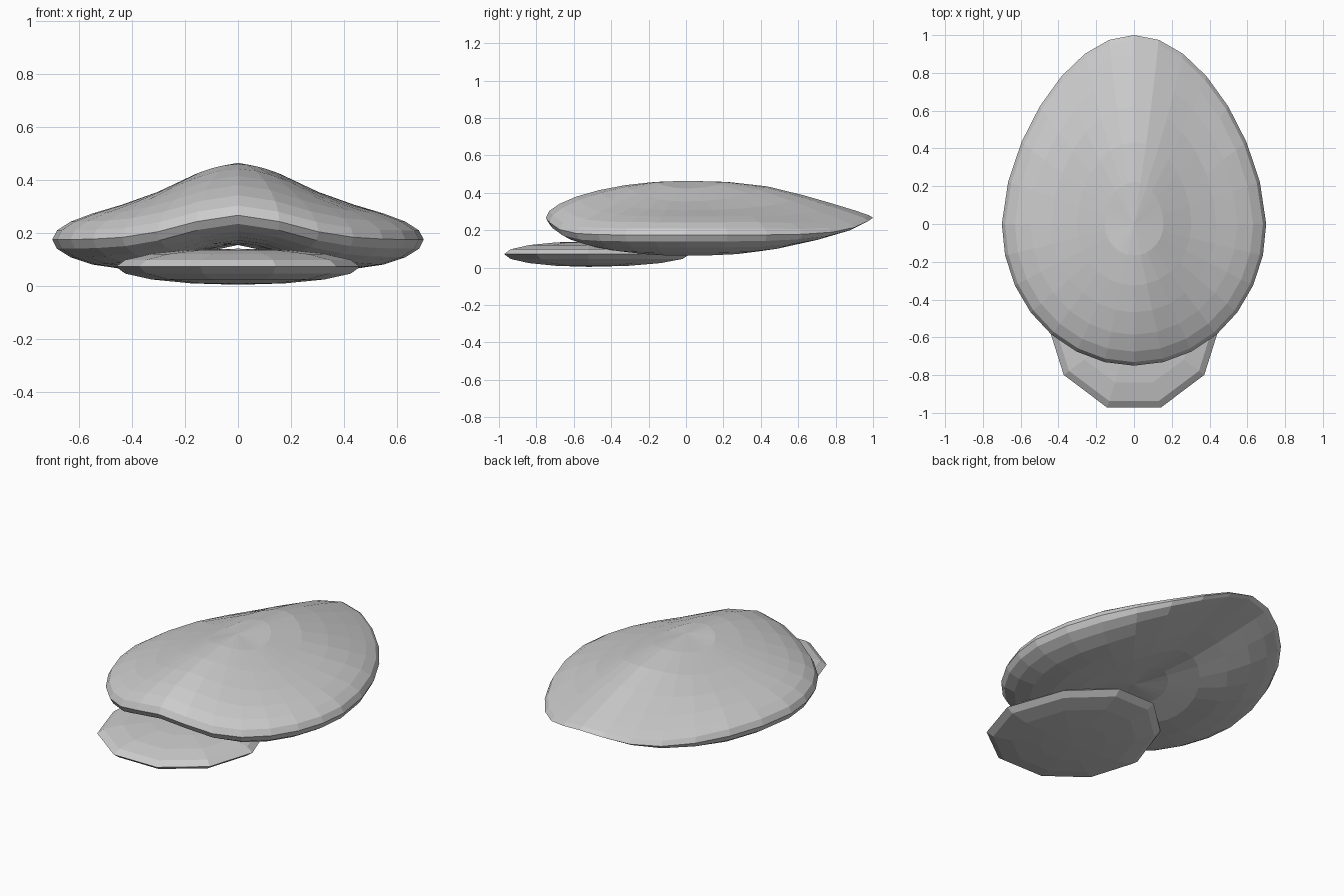
import bpy, bmesh
from math import exp, sqrt

if "Cube" in bpy.data.objects:
    bpy.data.objects.remove(bpy.data.objects["Cube"])


def unit_ball(name, segments, rings, shape):
    """Make a sphere with a corner on the y axis and pass every point through shape()."""
    bm = bmesh.new()
    bmesh.ops.create_uvsphere(bm, u_segments=segments, v_segments=rings, radius=1)
    for v in bm.verts:
        # quarter turn so that a meridian lies on the front centre line
        v.co = shape(v.co.y, -v.co.x, v.co.z)
    bmesh.ops.recalc_face_normals(bm, faces=bm.faces)
    mesh = bpy.data.meshes.new(name)
    bm.to_mesh(mesh)
    bm.free()
    obj = bpy.data.objects.new(name, mesh)
    bpy.context.collection.objects.link(obj)
    return obj


def body_shape(x, y, z):
    # egg outline: short blunt front, long narrow back
    back = max(y, 0)
    px = 0.70 * x * (1 - 0.165 * back ** 1.3)
    py = y * (1.0 if y > 0 else 0.75)
    # thin out towards the pointed back edge
    thin = 1 - 0.65 * (max(py - 0.35, 0) / 0.65) ** 1.3
    # ridge along the centre, fading a little at both ends
    ridge = (0.135 - 0.043 * y * y) * exp(-(px / 0.275) ** 2)
    return px, py, 0.174 + ridge + 0.155 * z * thin


def pad_shape(x, y, z):
    # flattened egg lying under the front
    px = 0.46 * x * (1 - 0.165 * max(y, 0) ** 1.3)
    py = -0.52 + y * (0.57 if y > 0 else 0.475)
    return px, py, 0.072 + 0.068 * z


# large ridged upper body
unit_ball("upper_body", 28, 14, body_shape)

# small coarse pad below the front
unit_ball("lower_pad", 10, 8, pad_shape)
